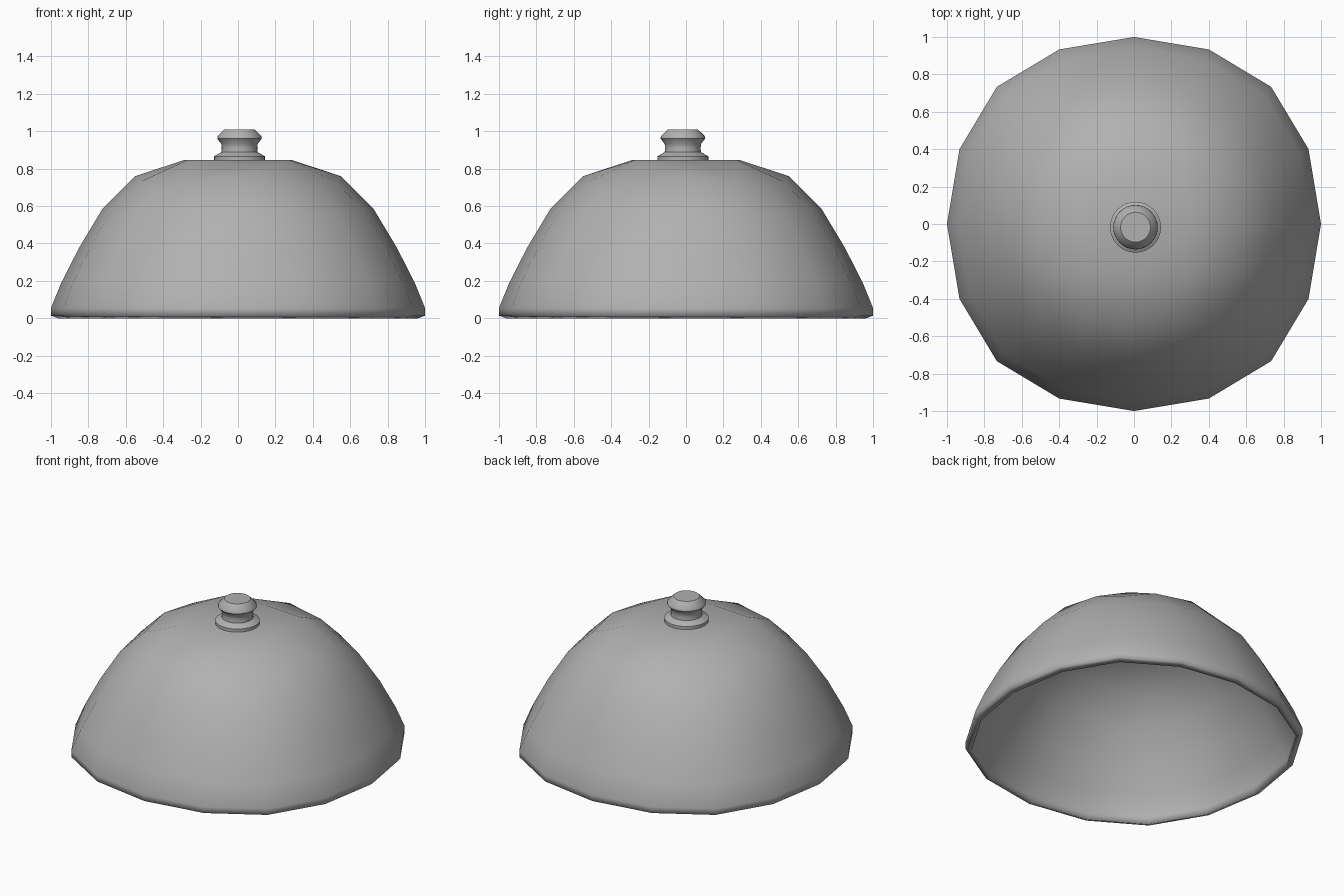
import bpy, bmesh, math

if "Cube" in bpy.data.objects:
    bpy.data.objects.remove(bpy.data.objects["Cube"])


def add_object(name, bm):
    mesh = bpy.data.meshes.new(name)
    bm.to_mesh(mesh)
    bm.free()
    obj = bpy.data.objects.new(name, mesh)
    bpy.context.collection.objects.link(obj)
    return obj


def interp(table, z):
    if z <= table[0][0]:
        return table[0][1:]
    for a, b in zip(table, table[1:]):
        if z <= b[0]:
            t = (z - a[0]) / max(b[0] - a[0], 1e-6)
            return [p + (q - p) * t for p, q in zip(a[1:], b[1:])]
    return table[-1][1:]


grey = bpy.data.materials.new("dark_grey")
grey.diffuse_color = (0.44, 0.44, 0.44, 1)
grey.use_nodes = True
grey.node_tree.nodes["Principled BSDF"].inputs["Base Color"].default_value = grey.diffuse_color

# Dome: tapered open box, subdivided twice
bm = bmesh.new()
bmesh.ops.create_cube(bm, size=2)
for v in bm.verts:
    s = 0.83 if v.co.z > 0 else 1.09
    v.co = (v.co.x * s, v.co.y * s, 0.944 if v.co.z > 0 else 0)
bottom = [f for f in bm.faces if all(v.co.z < 0.01 for v in f.verts)]
bmesh.ops.delete(bm, geom=bottom, context='FACES')
dome = add_object("dome_cover", bm)
sub = dome.modifiers.new("subdivide", 'SUBSURF')
sub.levels = sub.render_levels = 2
sub.use_limit_surface = False
bpy.context.view_layer.objects.active = dome
dome.select_set(True)
bpy.ops.object.modifier_apply(modifier=sub.name)

# Fit the middle section of the dome to its silhouette
profile = [(1, .055), (.945, .19), (.848, .38), (.725, .585),
           (.55, .76), (.29, .845), (0, .845)]
bm = bmesh.new()
bm.from_mesh(dome.data)
mid = sorted((v.co.copy() for v in bm.verts if abs(v.co.y) < 1e-4 and v.co.x > -1e-4),
             key=lambda c: c.z)
table = [(c.z, z, x / c.x if c.x > 0.01 else 1) for c, (x, z) in zip(mid, profile)]
table[-1] = (table[-1][0], .845, table[-2][2])
crown = mid[-2].x * 1.15
for v in bm.verts:
    z, s = interp(table, v.co.z)
    if max(abs(v.co.x), abs(v.co.y)) < crown:      # flat crown under the knob
        z = .845
    v.co = (v.co.x * s, v.co.y * s, z)


# Short upright edge at the foot
edges = [e for e in bm.edges if e.is_boundary]
out = bmesh.ops.extrude_edge_only(bm, edges=edges)["geom"]
for v in (g for g in out if isinstance(g, bmesh.types.BMVert)):
    v.co.z = .014

# Inner shell, offset along the normals, and the sloping rim
bmesh.ops.recalc_face_normals(bm, faces=bm.faces[:])
bm.normal_update()
if sum(f.normal.dot(f.calc_center_median()) for f in bm.faces) < 0:
    bmesh.ops.reverse_faces(bm, faces=bm.faces[:])
    bm.normal_update()
outer = bm.verts[:]
foot = [e for e in bm.edges if e.is_boundary]
vert_map = {v: bm.verts.new(v.co - v.normal * .038) for v in outer}
for v in outer:
    if v.co.z < .02:
        vert_map[v].co = (v.co.x * .963, v.co.y * .963, 0)
for f in bm.faces[:]:
    bm.faces.new([vert_map[v] for v in reversed(f.verts)])
for e in foot:
    a, b = e.verts
    bm.faces.new((a, b, vert_map[b], vert_map[a]))
bmesh.ops.recalc_face_normals(bm, faces=bm.faces[:])
for f in bm.faces:
    f.smooth = True
bm.to_mesh(dome.data)
bm.free()
dome.data.materials.append(grey)

# Knob: turned profile, a little off centre
knob_profile = [(0, .835), (.136, .835), (.136, .866), (.097, .888),
                (.095, .91), (.097, .932), (.119, .96), (.117, .974),
                (.08, 1.01), (0, 1.01)]
bm = bmesh.new()
pts = [bm.verts.new((r, 0, z)) for r, z in knob_profile]
line = [bm.edges.new(p) for p in zip(pts, pts[1:])]
bmesh.ops.spin(bm, geom=pts + line, cent=(0, 0, 0), axis=(0, 0, 1),
               angle=math.tau, steps=32, use_duplicate=False)
bmesh.ops.remove_doubles(bm, verts=bm.verts[:], dist=0.0005)
bmesh.ops.recalc_face_normals(bm, faces=bm.faces[:])
knob = add_object("knob", bm)
knob.data.materials.append(grey)
knob.location = (.008, -.017, 0)
bpy.ops.object.select_all(action='DESELECT')
knob.select_set(True)
bpy.context.view_layer.objects.active = knob
bpy.ops.object.shade_smooth_by_angle(angle=math.radians(40))
